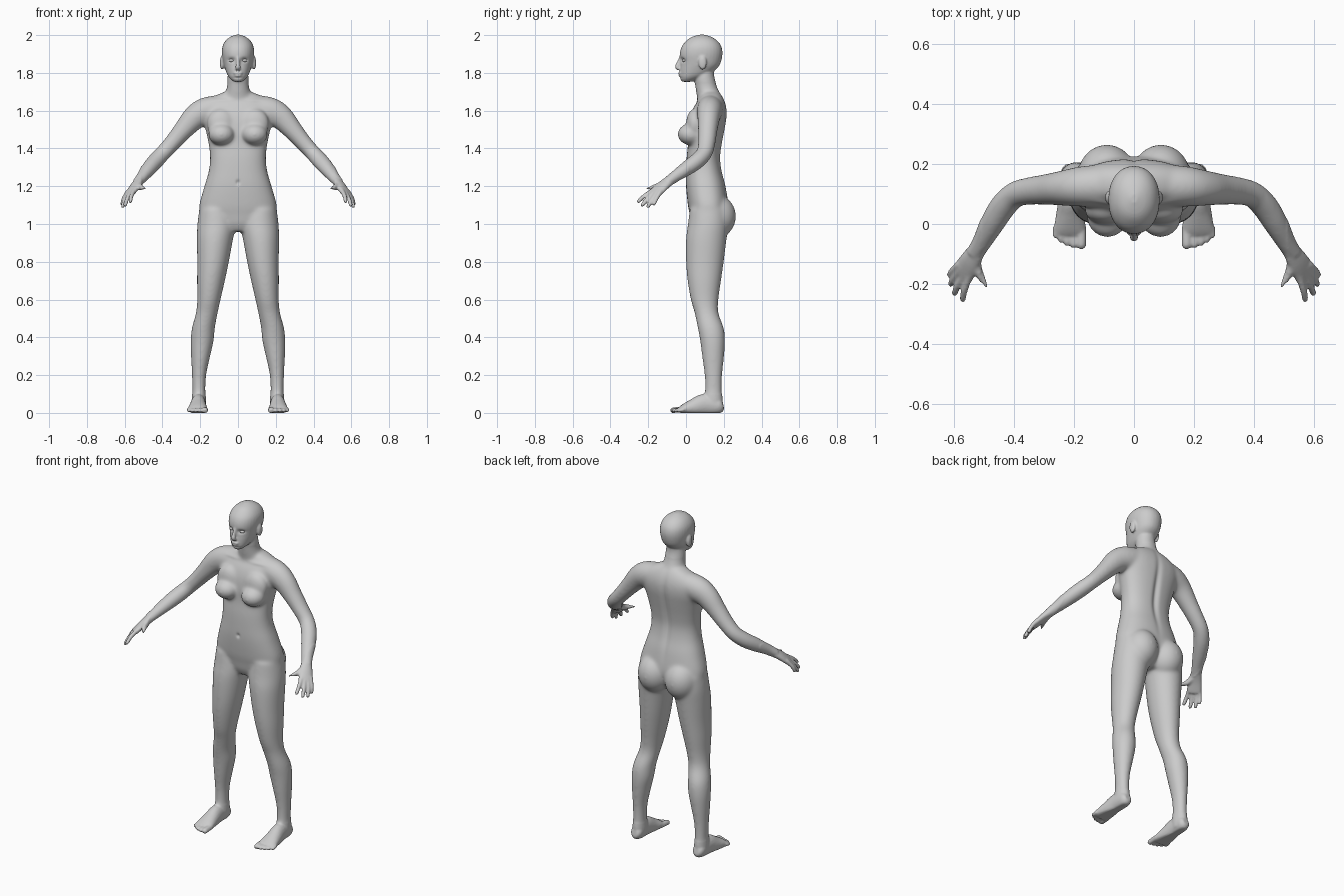
import bpy, bmesh, math
from mathutils import Vector, Matrix

bm = bmesh.new()


def spline(rows, steps=4):
    """Catmull-Rom refinement of a list of equal-length rows."""
    rows = [Vector(r) for r in rows]
    out = []
    for i in range(len(rows) - 1):
        p0, p1 = rows[max(i - 1, 0)], rows[i]
        p2, p3 = rows[i + 1], rows[min(i + 2, len(rows) - 1)]
        for s in range(steps):
            t = s / steps
            out.append(p1 + 0.5 * t * (p2 - p0 + t * (2 * p0 - 5 * p1 + 4 * p2 - p3
                       + t * (3 * (p1 - p2) + p3 - p0))))
    return out + [rows[-1]]


def skin(rings):
    loops = [[bm.verts.new(p) for p in r] for r in rings]
    n = len(loops[0])
    for a, b in zip(loops, loops[1:]):
        for i in range(n):
            bm.faces.new((a[i], a[(i + 1) % n], b[(i + 1) % n], b[i]))
    bm.faces.new(loops[0][::-1])
    bm.faces.new(loops[-1])


def sides(rings, both):
    skin(rings)
    if both:
        skin([[Vector((-p.x, p.y, p.z)) for p in reversed(r)] for r in rings])


def stack(rows, both=False, n=32, power=1.0):
    """Horizontal rings: (z, centre x, half width, front y, back y)."""
    rings = []
    for z, cx, w, f, b in spline(rows):
        ring = []
        for i in range(n):
            a = 2 * math.pi * i / n
            c, s = math.cos(a), math.sin(a)
            c, s = [math.copysign(abs(k) ** power, k) for k in (c, s)]
            ring.append(Vector((cx + w * c, (f + b) / 2 + (b - f) / 2 * s, z)))
        rings.append(ring)
    sides(rings, both)


def tube(rows, ref, both=True, n=20):
    """Path of (x, y, z, radius along ref, radius across)."""
    rows, rings = spline(rows), []
    for i, r in enumerate(rows):
        d = Vector(rows[min(i + 1, len(rows) - 1)][:3]) - Vector(rows[max(i - 1, 0)][:3])
        d.normalize()
        u = Vector(ref)
        u = (u - d * u.dot(d)).normalized()
        v = d.cross(u)
        rings.append([Vector(r[:3]) + u * r[3] * math.cos(2 * math.pi * k / n)
                      + v * r[4] * math.sin(2 * math.pi * k / n) for k in range(n)])
    sides(rings, both)


def ball(c, r, both=True):
    for s in ((1, -1) if both else (1,)):
        m = Matrix.Translation((c[0] * s, c[1], c[2])) @ Matrix.Diagonal((*r, 1))
        bmesh.ops.create_uvsphere(bm, u_segments=24, v_segments=16, radius=1, matrix=m)


# torso
stack([(.96, 0, .06, .05, .17), (1.0, 0, .14, .03, .20), (1.05, 0, .195, .02, .22),
       (1.1, 0, .205, .01, .225), (1.2, 0, .178, 0, .21), (1.28, 0, .155, 0, .19),
       (1.35, 0, .148, .003, .182), (1.42, 0, .155, .01, .19), (1.5, 0, .172, .012, .205),
       (1.56, 0, .188, .02, .215), (1.61, 0, .19, .037, .215), (1.65, 0, .165, .06, .205),
       (1.68, 0, .12, .075, .19), (1.70, 0, .07, .085, .175)], power=.85)
ball((.088, .025, 1.475), (.07, .070, .058))
ball((.09, .045, 1.53), (.075, .045, .08))
ball((.09, .16, 1.04), (.098, .105, .115))

# neck
stack([(1.60, 0, .10, .065, .2), (1.66, 0, .08, .06, .195), (1.72, 0, .06, .05, .168),
       (1.78, 0, .055, .045, .15), (1.82, 0, .05, .05, .15)])

# head
stack([(1.753, 0, .022, -.02, .03), (1.77, 0, .042, -.031, .075), (1.79, 0, .056, -.033, .12),
       (1.82, 0, .068, -.032, .16), (1.85, 0, .077, -.029, .182), (1.90, 0, .085, -.033, .193),
       (1.94, 0, .082, -.022, .187), (1.97, 0, .066, .002, .166), (1.99, 0, .042, .03, .135),
       (2.002, 0, .012, .07, .1)], power=.93)
# nose, lips and ears
tube([(0, -.025, 1.885, .008, .010), (0, -.037, 1.855, .009, .012),
      (0, -.046, 1.832, .014, .012), (0, -.036, 1.820, .014, .010)], (1, 0, 0), both=False)
ball((0, -.031, 1.798), (.024, .012, .007), both=False)
ball((0, -.029, 1.786), (.020, .012, .007), both=False)
ball((.085, .088, 1.853), (.011, .022, .037))

# arms
tube([(.08, .13, 1.615, .07, .07), (.17, .125, 1.597, .074, .068), (.23, .12, 1.563, .066, .06),
      (.29, .115, 1.497, .053, .052), (.345, .11, 1.433, .045, .047), (.395, .098, 1.378, .042, .044),
      (.435, .06, 1.335, .043, .045), (.47, .005, 1.295, .040, .042), (.505, -.06, 1.25, .031, .033),
      (.53, -.1, 1.22, .025, .03)], (0, 0, 1))

# palms, fingers and thumbs
spread = (.035, .045, -.01)
tube([(.515, -.08, 1.235, .029, .025), (.545, -.125, 1.2, .038, .021),
      (.57, -.165, 1.162, .042, .016), (.575, -.172, 1.155, .036, .012)], spread)
for knuckle, tip in (((.552, -.188, 1.168), (.572, -.258, 1.115)),
                     ((.568, -.176, 1.160), (.600, -.236, 1.095)),
                     ((.582, -.160, 1.155), (.613, -.205, 1.087)),
                     ((.590, -.143, 1.155), (.616, -.173, 1.100))):
    k, t = Vector(knuckle), Vector(tip)
    path = [k - (t - k) * .35, k.lerp(t, .45) + Vector((.003, 0, .005)), k.lerp(t, .9), t]
    tube([(*p, r, r) for p, r in zip(path, (.0125, .0115, .010, .005))], spread, n=12)
tube([(.530, -.11, 1.213, .02, .02), (.518, -.155, 1.197, .017, .017),
      (.500, -.19, 1.190, .012, .012), (.487, -.218, 1.185, .007, .007)], (0, 0, 1), n=12)

# legs
stack([(1.08, .115, .09, .02, .22), (1.0, .113, .102, .01, .225), (.92, .122, .096, 0, .215),
       (.8, .132, .084, 0, .2), (.7, .143, .074, .008, .186), (.6, .154, .062, .025, .172),
       (.53, .165, .058, .045, .172), (.45, .183, .061, .062, .2), (.38, .19, .061, .075, .207),
       (.3, .198, .051, .085, .202), (.2, .206, .038, .098, .192), (.12, .207, .035, .1, .19),
       (.06, .207, .038, .09, .195), (.02, .207, .035, .1, .19)], both=True)

# feet and toes
tube([(.208, .198, .04, .02, .02), (.208, .175, .038, .035, .044), (.21, .1, .045, .039, .056),
      (.212, .04, .03, .046, .045), (.213, -.01, .02, .053, .028), (.214, -.035, .015, .052, .016)],
     (1, 0, 0))
for x, tip, r in ((.175, -.082, .016), (.201, -.080, .0115), (.223, -.073, .011),
                  (.243, -.062, .0105), (.261, -.047, .010)):
    tube([(x, -.01, .018, r, r), (x, tip + .025, .015, r, r), (x, tip + .008, .012, r, r * .9),
          (x, tip, .010, r * .5, r * .5)], (1, 0, 0), n=12)

for v in bm.verts:
    v.co.z = max(v.co.z, 0)
bmesh.ops.recalc_face_normals(bm, faces=bm.faces)
mesh = bpy.data.meshes.new("body")
bm.to_mesh(mesh)
bm.free()
body = bpy.data.objects.new("body", mesh)
bpy.context.collection.objects.link(body)

# fuse the parts into one skin
fuse = body.modifiers.new("fuse", 'REMESH')
fuse.mode = 'VOXEL'
fuse.voxel_size = .0055
fused = bpy.data.meshes.new_from_object(
    body.evaluated_get(bpy.context.evaluated_depsgraph_get()))
body.modifiers.clear()
bm = bmesh.new()
bm.from_mesh(fused)


def relax(verts, times):
    for _ in range(times):
        bmesh.ops.smooth_vert(bm, verts=verts, factor=.5,
                              use_axis_x=True, use_axis_y=True, use_axis_z=True)


# blend strongly on the trunk and limbs, lightly on hands, feet and face
relax(bm.verts[:], 2)
relax([v for v in bm.verts if .1 < v.co.z < 1.75 and abs(v.co.x) < .51], 22)

# sculpted details: (x, z, x radius, z radius, y shift, front side)
dents = [(.034, 1.868, .017, .011, .013, True), (-.034, 1.868, .017, .011, .013, True),
         (0, 1.792, .020, .003, .004, True), (0, 1.774, .03, .005, .004, True),
         (0, 1.22, .010, .012, .008, True), (0, 1.42, .018, .19, -.012, False),
         (.09, 1.655, .05, .010, -.004, True), (-.09, 1.655, .05, .010, -.004, True)]
bm.normal_update()
for v in bm.verts:
    if abs(v.co.x) > .25 or v.co.z < 1:
        continue
    for x, z, rx, rz, dy, front in dents:
        if (v.normal.y < 0) == front:
            v.co.y += dy * math.exp(-((v.co.x - x) / rx) ** 2 - ((v.co.z - z) / rz) ** 2)
# eyeballs bulging in their sockets
for s in (1, -1):
    m = Matrix.Translation((.034 * s, -.008, 1.866)) @ Matrix.Diagonal((.015, .012, .009, 1))
    bmesh.ops.create_uvsphere(bm, u_segments=20, v_segments=12, radius=1, matrix=m)

bm.to_mesh(mesh)
bm.free()
bpy.data.meshes.remove(fused)
mesh.polygons.foreach_set("use_smooth", [True] * len(mesh.polygons))
mesh.update()
